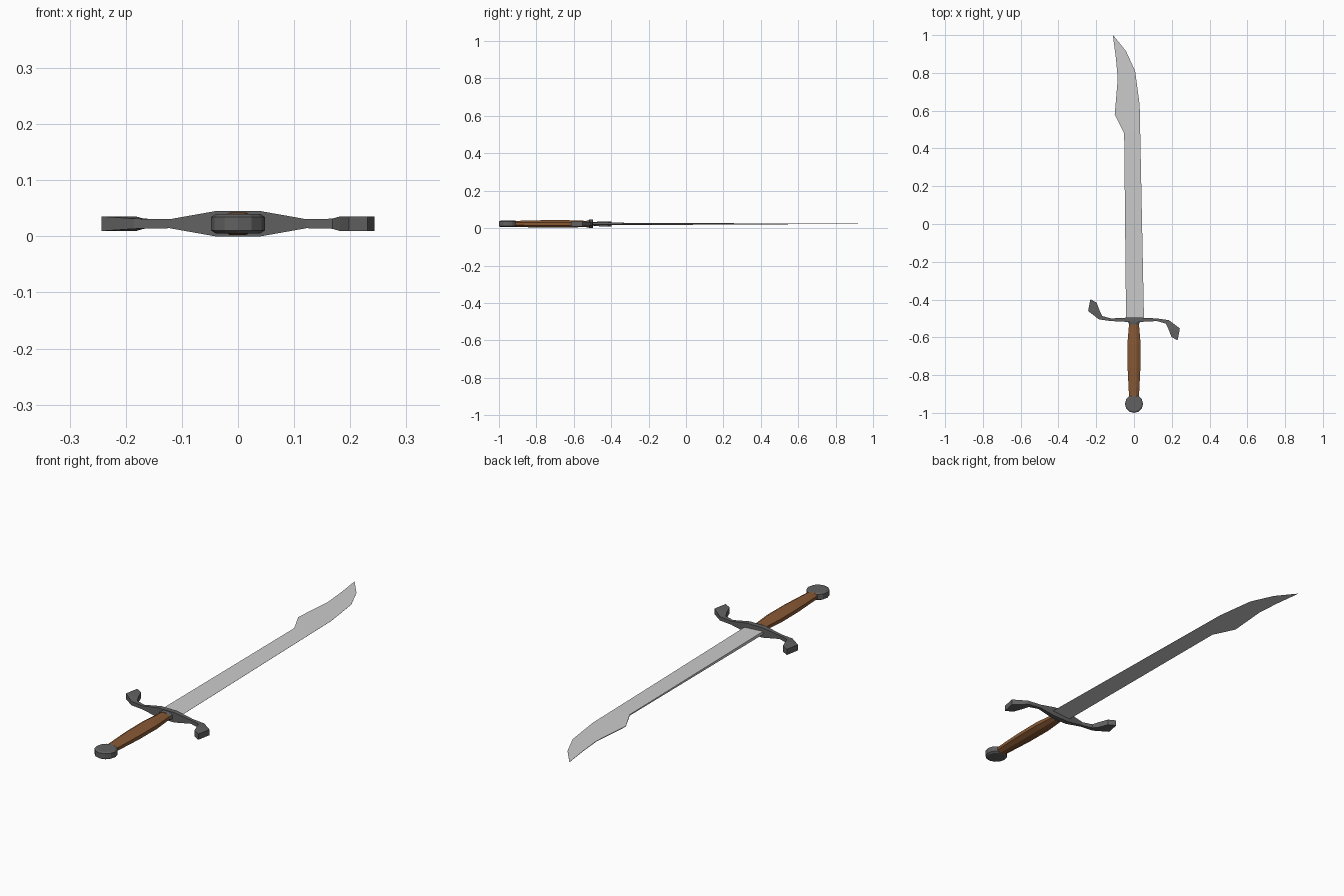
import bpy, bmesh, math
from mathutils import Vector

if "Cube" in bpy.data.objects:
    bpy.data.objects.remove(bpy.data.objects["Cube"])

ZC = 0.0225  # mid-plane of the whole sword


def material(name, rgb):
    m = bpy.data.materials.new(name)
    m.diffuse_color = (*rgb, 1)
    m.use_nodes = True
    m.node_tree.nodes["Principled BSDF"].inputs["Base Color"].default_value = m.diffuse_color
    return m


def finish(name, bm, mat=None):
    bmesh.ops.recalc_face_normals(bm, faces=bm.faces)
    me = bpy.data.meshes.new(name)
    bm.to_mesh(me)
    bm.free()
    ob = bpy.data.objects.new(name, me)
    bpy.context.collection.objects.link(ob)
    if mat:
        me.materials.append(mat)
    return ob


def loft(name, rings, mat=None):
    """Skin a list of equal-length closed rings and cap both ends."""
    bm = bmesh.new()
    vs = [[bm.verts.new(p) for p in r] for r in rings]
    n = len(vs[0])
    for a, b in zip(vs, vs[1:]):
        for i in range(n):
            j = (i + 1) % n
            bm.faces.new((a[i], a[j], b[j], b[i]))
    bm.faces.new(vs[0])
    bm.faces.new(vs[-1])
    return finish(name, bm, mat)


def oct_ring(y, hx, hz):
    k = 1 / math.cos(math.pi / 8)
    return [(hx * k * math.cos(a), y, ZC + hz * k * math.sin(a))
            for a in [math.pi / 8 + i * math.pi / 4 for i in range(8)]]


steel = material("steel", (0.6, 0.6, 0.6))
iron = material("dark_iron", (0.12, 0.12, 0.12))
wood = material("brown_grip", (0.25, 0.1, 0.035))

# Blade: thick spine on -x, sharp edge on +x, thinning toward the tip
# stations: spine point, edge point, half thickness of spine
blade = [((-0.042, -0.51), (0.053, -0.51), 0.007),
         ((-0.052, 0.48), (0.033, 0.48), 0.0025),
         ((-0.102, 0.58), (0.030, 0.63), 0.0015),
         ((-0.086, 0.77), (0.006, 0.81), 0.0015),
         ((-0.096, 0.88), (-0.042, 0.915), 0.001),
         ((-0.112, 1.0), (-0.110, 0.999), 0.0005)]
loft("blade", [[(*s, ZC + h), (*e, ZC + 0.0003), (*e, ZC - 0.0003), (*s, ZC - h)]
               for s, e, h in blade], steel)

# Crossguard: one arm's sections, repeated by a half turn about the centre
arm = [((0.04, -0.496), (0.04, -0.518), 0.0225),
       ((0.122, -0.5), (0.122, -0.514), 0.008),
       ((0.185, -0.509), (0.168, -0.527), 0.009),
       ((0.243, -0.553), (0.182, -0.555), 0.013),
       ((0.231, -0.616), (0.198, -0.598), 0.013)]


def turn(p):
    return (-p[0], -1.014 - p[1])


guard = [(turn(b), turn(a), h) for a, b, h in reversed(arm)] + arm
loft("crossguard", [[(*a, ZC + h), (*b, ZC + h), (*b, ZC - h), (*a, ZC - h)]
                    for a, b, h in guard], iron)

# Collar between guard and grip
loft("collar", [oct_ring(-0.51, 0.036, 0.021), oct_ring(-0.532, 0.026, 0.018)], iron)

# Faceted grip, swelling in the middle
loft("grip", [oct_ring(*s) for s in [(-0.525, 0.026, 0.016), (-0.635, 0.035, 0.02),
                                     (-0.76, 0.034, 0.02), (-0.92, 0.026, 0.016)]], wood)

# Pommel: upright faceted disc with slightly bevelled rims
bm = bmesh.new()
levels = [(0.04, -0.017), (0.048, -0.012), (0.048, 0.012), (0.04, 0.017)]
rings = [[bm.verts.new(Vector((r * math.sin(i * math.pi / 6),
                               -0.952 + r * math.cos(i * math.pi / 6), ZC + z)))
          for i in range(12)] for r, z in levels]
for a, b in zip(rings, rings[1:]):
    for i in range(12):
        bm.faces.new((a[i], a[(i + 1) % 12], b[(i + 1) % 12], b[i]))
bm.faces.new(rings[0])
bm.faces.new(rings[-1])
finish("pommel", bm, iron)
